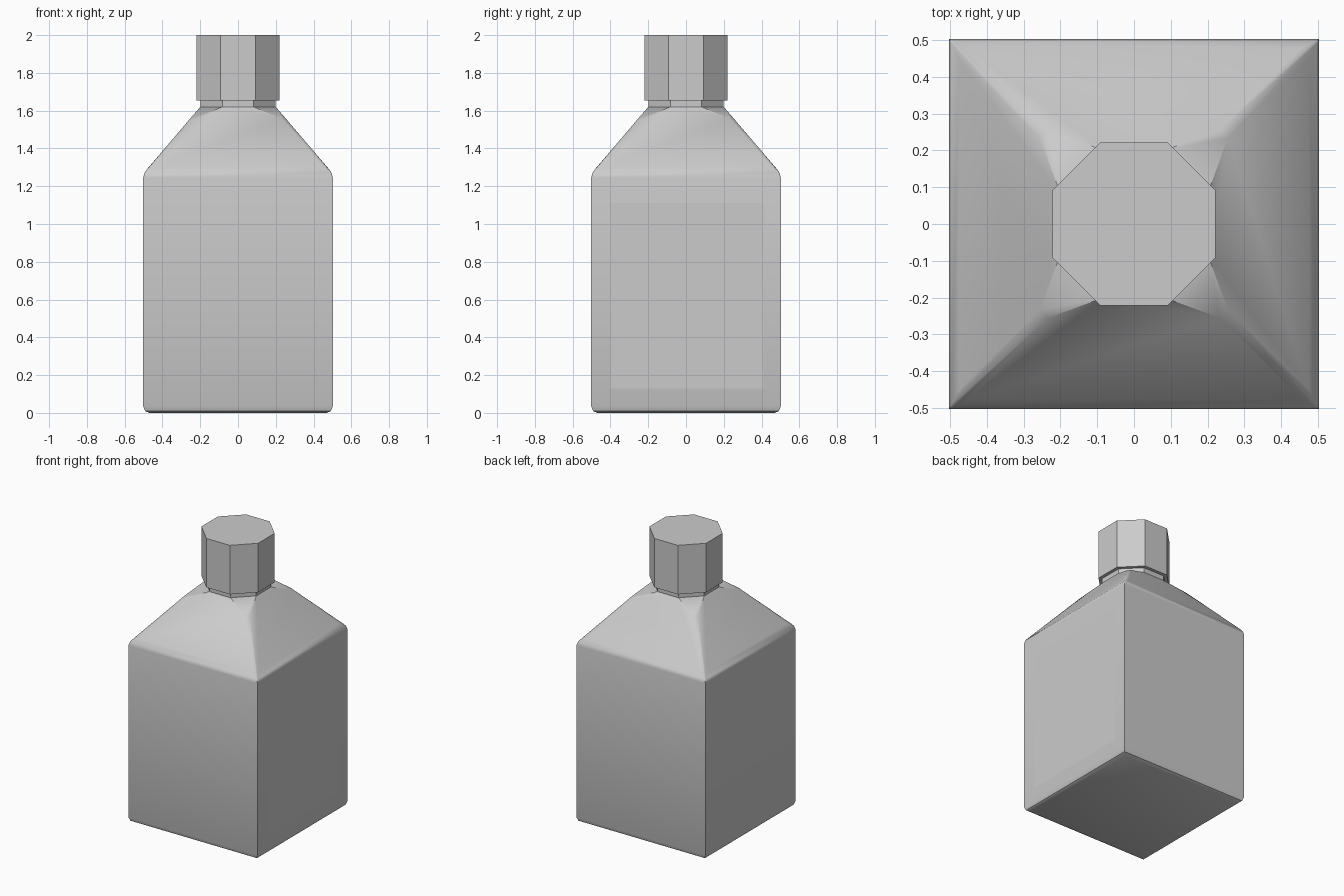
import bpy, bmesh
from math import tan, pi, radians

if "Cube" in bpy.data.objects:
    bpy.data.objects.remove(bpy.data.objects["Cube"])

T = 1 - tan(pi / 8)  # corner cut (as share of half width) giving a regular octagon


def ring(h, c, z):
    """Square of half width h with its corners cut by c."""
    pts = set()
    for sx in (-1, 1):
        for sy in (-1, 1):
            pts.add((sx * h, sy * (h - c), z))
            pts.add((sx * (h - c), sy * h, z))
    return pts


def hull(name, rings, smooth=0):
    bm = bmesh.new()
    for r in rings:
        for p in ring(*r):
            bm.verts.new(p)
    res = bmesh.ops.convex_hull(bm, input=bm.verts[:])
    loose = [v for v in bm.verts if not v.link_faces]
    bmesh.ops.delete(bm, geom=loose, context='VERTS')
    bmesh.ops.dissolve_limit(bm, angle_limit=radians(1), verts=bm.verts[:], edges=bm.edges[:])
    bmesh.ops.recalc_face_normals(bm, faces=bm.faces[:])
    me = bpy.data.meshes.new(name)
    bm.to_mesh(me)
    bm.free()
    ob = bpy.data.objects.new(name, me)
    bpy.context.collection.objects.link(ob)
    if smooth:
        bpy.ops.object.select_all(action='DESELECT')
        ob.select_set(True)
        bpy.context.view_layer.objects.active = ob
        bpy.ops.object.shade_smooth_by_angle(angle=radians(smooth))
    return ob


# Square bottle with softened base rim, shoulder rim and hips
hull("bottle_body", [
    (0.470, 0, 0), (0.492, 0, 0.010), (0.502, 0, 0.035),
    (0.502, 0, 1.245), (0.496, 0.006, 1.270), (0.475, 0.025, 1.298),
    (0.255, 0.022, 1.556), (0.200, 0.200 * T, 1.620)], smooth=28)

# Octagonal neck and cap
hull("neck", [(0.198, 0.198 * T, 1.60), (0.198, 0.198 * T, 1.665)])
hull("cap", [(0.221, 0.221 * T, 1.655), (0.221, 0.221 * T, 2.0)])

# Thin label panel on the right side
me = bpy.data.meshes.new("side_label")
x = 0.503
me.from_pydata([(x, -0.4, 0.13), (x, 0.41, 0.13), (x, 0.41, 1.11), (x, -0.4, 1.11)],
               [], [(0, 1, 2, 3)])
bpy.context.collection.objects.link(bpy.data.objects.new("side_label", me))
